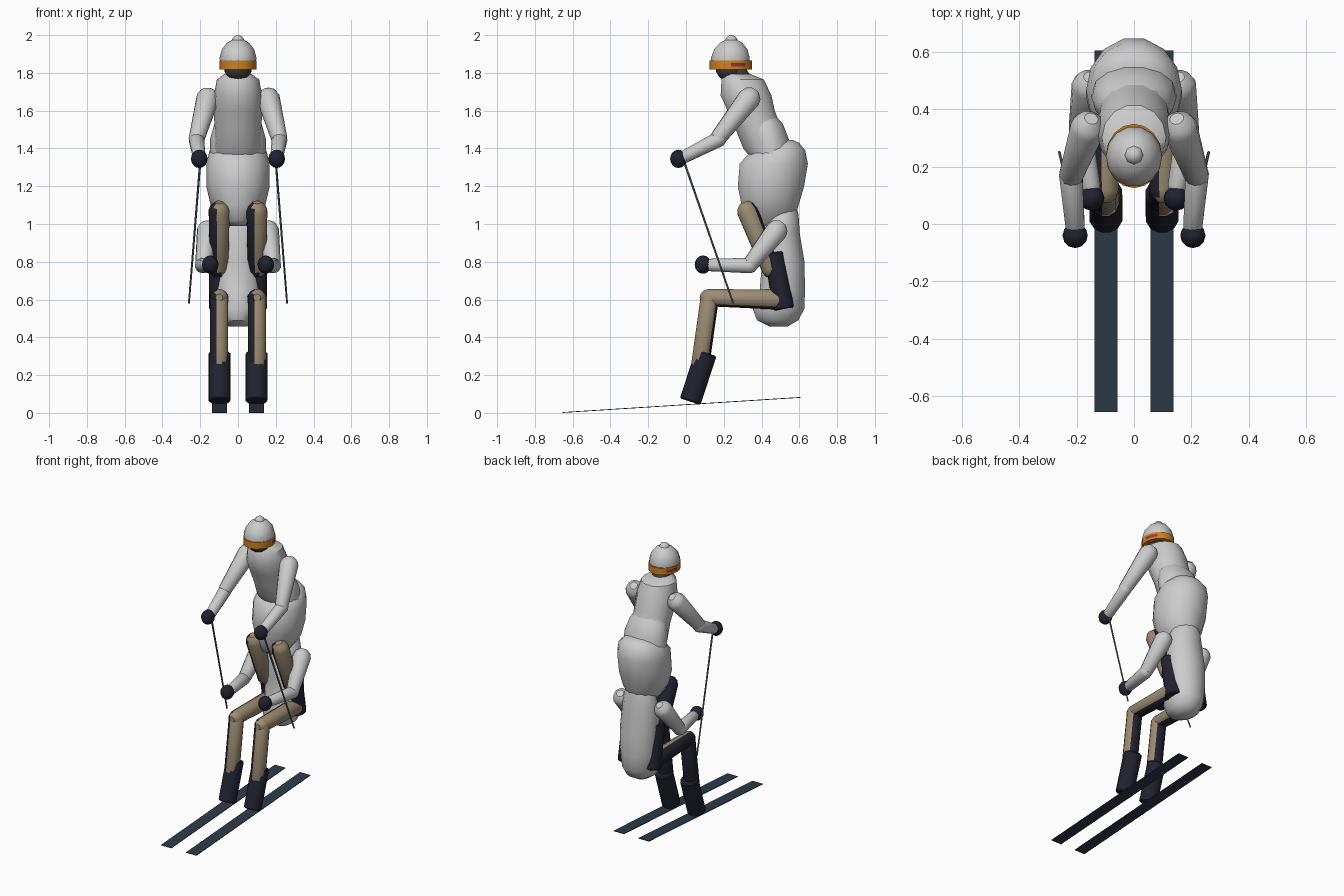
import bpy
import bmesh
import math
from mathutils import Vector

if "Cube" in bpy.data.objects:
    bpy.data.objects.remove(bpy.data.objects["Cube"])


def material(name, rgb):
    m = bpy.data.materials.new(name)
    m.use_nodes = True
    m.diffuse_color = (*rgb, 1)
    m.node_tree.nodes["Principled BSDF"].inputs["Base Color"].default_value = (*rgb, 1)
    return m


GREY = material("light grey suit", (0.6, 0.6, 0.6))
NAVY = material("dark navy", (0.016, 0.016, 0.03))
TAN = material("tan trousers", (0.33, 0.26, 0.17))
ORANGE = material("orange goggles", (0.62, 0.22, 0.015))
MAROON = material("maroon trim", (0.32, 0.03, 0.04))
SLATE = material("slate ski", (0.027, 0.042, 0.065))
STEEL = material("pole grey", (0.16, 0.16, 0.17))
FACE = material("dark face", (0.05, 0.048, 0.045))


def finish(name, bm, mats, rule=None, angle=40):
    bmesh.ops.recalc_face_normals(bm, faces=bm.faces)
    bm.normal_update()
    if rule:
        for f in bm.faces:
            f.material_index = rule(f)
    mesh = bpy.data.meshes.new(name)
    bm.to_mesh(mesh)
    bm.free()
    for m in mats:
        mesh.materials.append(m)
    ob = bpy.data.objects.new(name, mesh)
    bpy.context.collection.objects.link(ob)
    bpy.ops.object.select_all(action="DESELECT")
    ob.select_set(True)
    bpy.context.view_layer.objects.active = ob
    bpy.ops.object.shade_smooth_by_angle(angle=math.radians(angle))
    return ob


def skin(rings):
    """Bridge rings of points and close both ends."""
    bm = bmesh.new()
    loops = [[bm.verts.new(p) for p in ring] for ring in rings]
    n = len(loops[0])
    for a, b in zip(loops, loops[1:]):
        for i in range(n):
            j = (i + 1) % n
            bm.faces.new((a[i], a[j], b[j], b[i]))
    bm.faces.new(loops[0])
    bm.faces.new(loops[-1])
    return bm


def loft(name, rings, mats, sides=14, rule=None):
    """Stack level ellipses given as (z, y centre, x radius, y radius)."""
    turn = [2 * math.pi * i / sides for i in range(sides)]
    return finish(name, skin([[(rx * math.cos(t), y + ry * math.sin(t), z)
                               for t in turn] for z, y, rx, ry in rings]), mats, rule)


ROUND = ((-0.85, 0.4), (-0.5, 0.82), (0, 1))
FLAT = ((0, 0.88), (0.12, 1))


def limb(name, a, b, r1, r2, mats, caps=ROUND, sides=12, rule=None):
    """Tapered limb between two joints, with rounded or flat ends."""
    a, b = Vector(a), Vector(b)
    axis = (b - a).normalized()
    u = axis.orthogonal().normalized()
    v = axis.cross(u)
    steps = [(a + axis * d * r1, k * r1) for d, k in caps]
    steps += [(b - axis * d * r2, k * r2) for d, k in reversed(caps)]
    turn = [2 * math.pi * i / sides for i in range(sides)]
    return finish(name, skin([[c + (u * math.cos(t) + v * math.sin(t)) * r for t in turn]
                              for c, r in steps]), mats, rule)


def ball(name, centre, r, mat, scale_z=1, segs=12):
    bm = bmesh.new()
    bmesh.ops.create_uvsphere(bm, u_segments=segs, v_segments=8, radius=r)
    bmesh.ops.scale(bm, vec=(1, 1, scale_z), verts=bm.verts)
    bmesh.ops.translate(bm, vec=centre, verts=bm.verts)
    return finish(name, bm, [mat])


# Body masses
loft("chest", [(1.795, .27, .07, .07), (1.765, .3, .112, .115), (1.68, .318, .128, .138),
               (1.6, .345, .13, .128), (1.5, .385, .122, .125), (1.4, .43, .13, .13),
               (1.35, .45, .12, .11)], [GREY])
loft("waist", [(1.58, .41, .08, .06), (1.53, .42, .125, .095), (1.45, .44, .148, .107),
               (1.35, .46, .148, .11)], [GREY])
loft("hips", [(1.445, .53, .05, .035), (1.43, .53, .1, .07), (1.39, .49, .15, .145),
              (1.32, .465, .167, .185), (1.2, .45, .168, .18), (1.1, .445, .145, .155),
              (1.02, .44, .09, .135), (.99, .44, .06, .09)], [GREY])
loft("lower_body", [(1.1, .52, .07, .065), (1.05, .51, .105, .088), (.95, .5, .125, .105),
                    (.8, .515, .13, .115), (.65, .51, .13, .123), (.55, .49, .12, .14),
                    (.49, .485, .095, .112), (.458, .49, .05, .05)], [GREY])

# Head, hat and goggles
limb("neck", (0, .3, 1.74), (0, .25, 1.82), .06, .06, [FACE])
ball("face", (0, .23, 1.83), .075, FACE)
loft("hat", [(1.835, .235, .092, .102), (1.88, .235, .098, .105), (1.925, .237, .085, .09),
             (1.96, .24, .058, .06), (1.98, .24, .02, .02)], [GREY])
ball("pompom", (0, .24, 1.966), .034, GREY, segs=8)


def goggle_trim(f):
    c = f.calc_center_median()
    side = abs(f.normal.x) > .75 and c.y > .22
    return 1 if side and 1.832 < c.z < 1.855 else 0


loft("goggles", [(z, .237, .098, .112) for z in (1.818, 1.834, 1.852, 1.866)],
     [ORANGE, MAROON], sides=16, rule=goggle_trim)


# Trousers are tan on one facing and navy on the other
def trouser_panel(f):
    return 1 if f.normal.dot(Vector((.75, -.5, .35))) > .3 else 0


TROUSERS = [NAVY, TAN]

for s, side in ((1, "left"), (-1, "right")):
    def at(x, y, z):
        return (s * x, y, z)

    # Upper pair of arms with poles
    limb(side + "_upper_arm", at(.16, .335, 1.665), at(.218, .17, 1.455), .062, .043, [GREY])
    limb(side + "_forearm", at(.22, .175, 1.45), at(.205, -.01, 1.355), .042, .034, [GREY])
    ball(side + "_glove", at(.205, -.04, 1.345), .044, NAVY, 1.1)
    limb(side + "_pole", at(.2, -.01, 1.33), at(.26, .25, .58), .006, .005, [STEEL],
         caps=FLAT, sides=6)

    # Lower pair of arms
    limb(side + "_lower_upper_arm", at(.158, .48, .965), at(.185, .34, .785), .06, .042, [GREY])
    limb(side + "_lower_forearm", at(.187, .34, .78), at(.15, .13, .783), .042, .034, [GREY])
    ball(side + "_lower_glove", at(.147, .09, .785), .044, NAVY, 1.1)

    # Upper legs and their boots
    limb(side + "_upper_thigh", at(.1, .325, 1.07), at(.1, .45, .76), .057, .05,
         TROUSERS, rule=trouser_panel)
    limb(side + "_upper_boot", at(.1, .465, .85), at(.1, .518, .55), .056, .056, [NAVY],
         caps=FLAT)

    # Seated legs and ski boots
    limb(side + "_thigh", at(.1, .49, .6), at(.1, .115, .61), .055, .047,
         TROUSERS, rule=trouser_panel)
    limb(side + "_shin", at(.1, .125, .605), at(.1, .075, .25), .05, .05,
         TROUSERS, rule=trouser_panel)
    limb(side + "_boot", at(.098, .022, .06), at(.098, .107, .318), .059, .059, [NAVY],
         caps=FLAT)

    # Ski: a thin sloping board
    bm = bmesh.new()
    bmesh.ops.create_cube(bm, size=1)
    for v in bm.verts:
        x, y, z = v.co
        v.co = (s * .097 + x * .08, -.025 + y * 1.26, .042 + y * .08 + z * .004)
    finish(side + "_ski", bm, [SLATE])
